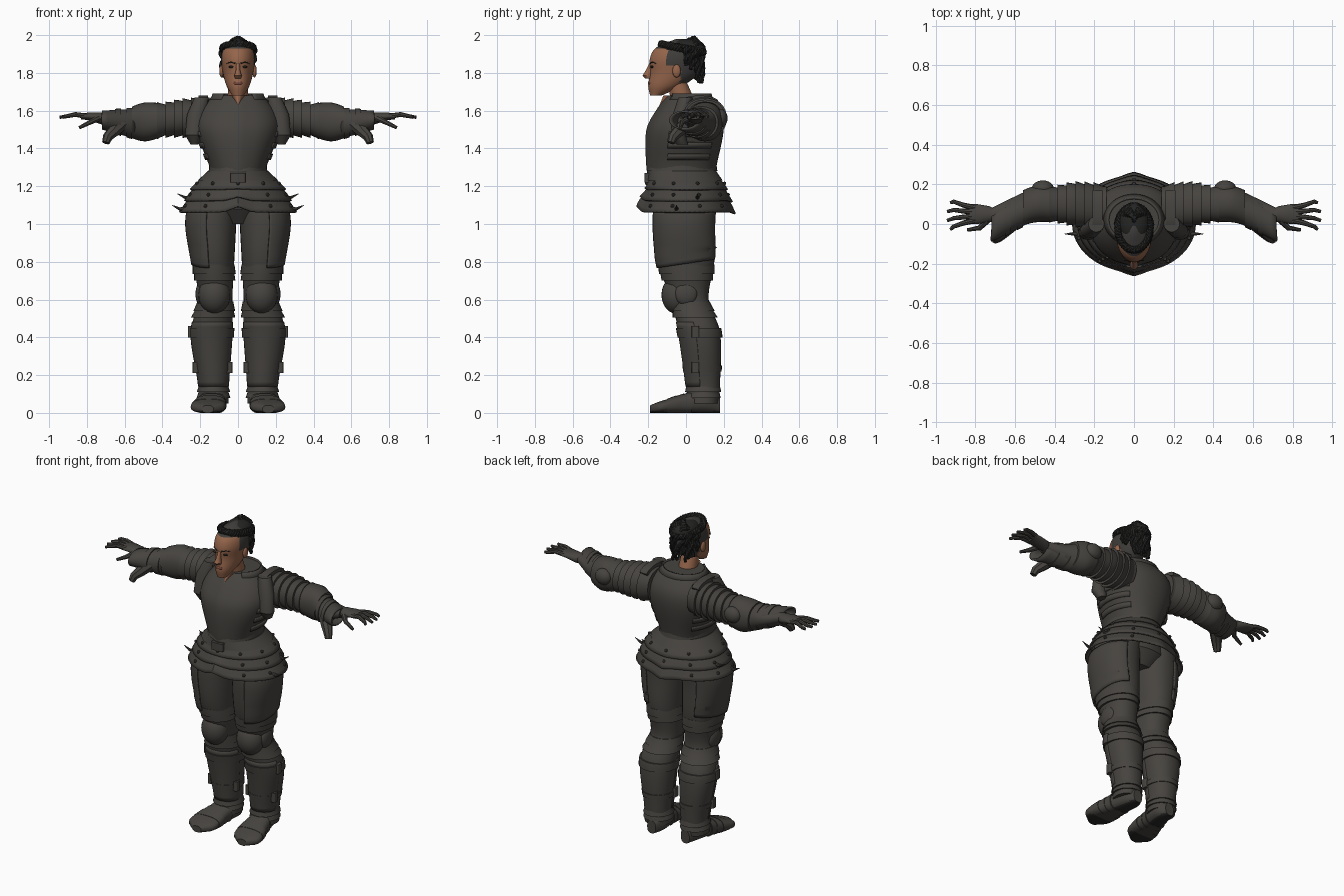
import bpy, math, random
from mathutils import Vector

random.seed(4)
if "Cube" in bpy.data.objects:
    bpy.data.objects.remove(bpy.data.objects["Cube"])


def material(name, *rgb):
    made = bpy.data.materials.new(name)
    made.use_nodes = True
    made.diffuse_color = (*rgb, 1)
    made.node_tree.nodes["Principled BSDF"].inputs["Base Color"].default_value = (*rgb, 1)
    return made


ARMOUR = material("dark steel", .062, .057, .05)
SOLE = material("black leather", .022, .021, .02)
SKIN = material("skin", .3, .13, .07)
LIPS = material("lips", .2, .07, .05)
HAIR = material("black hair", .018, .018, .017)
STUBBLE = material("cropped hair", .05, .047, .043)


def finish(name, mesh, mat, mirror=False, thick=0):
    part = bpy.data.objects.new(name, mesh)
    bpy.context.collection.objects.link(part)
    mesh.materials.append(mat)
    if thick:
        part.modifiers.new("thickness", "SOLIDIFY").thickness = thick
    if mirror:
        part.modifiers.new("mirror", "MIRROR").use_mirror_merge = False
    return part


def loft(name, rings, mat=ARMOUR, axis=2, sides=32, power=2, mirror=False, arc=None, thick=0, tweak=None):
    """Skin rings (position, centre u, centre v, radius u, radius v) along an axis."""
    start, end = [math.radians(a) for a in arc or (0, 360)]
    count = sides + 1 if arc else sides
    verts, faces = [], []
    for pos, cu, cv, ru, rv in rings:
        for i in range(count):
            angle = start + (end - start) * i / sides
            c, s = math.cos(angle), math.sin(angle)
            point = [cu + ru * math.copysign(abs(c) ** (2 / power), c),
                     cv + rv * math.copysign(abs(s) ** (2 / power), s)]
            point.insert(axis, pos)
            verts.append(tweak(*point) if tweak else point)
    for base in range(0, (len(rings) - 1) * count, count):
        for i in range(sides):
            j = (i + 1) % count
            faces.append([base + i, base + j, base + count + j, base + count + i])
    if not thick:
        faces += [list(range(count))[::-1], list(range(len(verts) - count, len(verts)))]
    if axis == 1:
        faces = [face[::-1] for face in faces]
    mesh = bpy.data.meshes.new(name)
    mesh.from_pydata(verts, [], faces)
    return finish(name, mesh, mat, mirror, thick)


def ring_at(rows, pos):
    """Smooth interpolation of a body profile at one position."""
    rows = [Vector(row) for row in rows]
    last = len(rows) - 1
    k = max(i for i in range(last) if i == 0 or rows[i][0] <= pos)
    span = rows[k + 1][0] - rows[k][0]
    t = min(max((pos - rows[k][0]) / span, 0), 1)

    def slope(i):
        low, high = rows[max(i - 1, 0)], rows[min(i + 1, last)]
        return (high - low) * (span / (high[0] - low[0]))

    blend = t * t * (3 - 2 * t)
    return (rows[k] * (1 - blend) + rows[k + 1] * blend
            + slope(k) * (t * (1 - t) ** 2) - slope(k + 1) * (t * t * (1 - t)))


def shell(name, rows, low=None, high=None, gap=0, flare=0, steps=14, **options):
    """A plate following a body profile from low to high, offset by gap plus flare."""
    low = rows[0][0] if low is None else low
    high = rows[-1][0] if high is None else high
    rings = []
    for i in range(steps + 1):
        t = i / steps
        pos = low + (high - low) * t
        _, cu, cv, ru, rv = ring_at(rows, pos)
        grow = gap + flare * t
        rings.append((pos, cu, cv, max(ru + grow, .002), max(rv + grow, .002)))
    return loft(name, rings, **options)


def ball(name, loc, scale, mat=ARMOUR, mirror=False, sides=24):
    half = sides // 2
    turns = [math.pi * (i + .05) / (half + .1) for i in range(half + 1)]
    return loft(name, [(loc[2] - scale[2] * math.cos(a), loc[0], loc[1], scale[0] * math.sin(a), scale[1] * math.sin(a))
                       for a in turns], mat, sides=sides, mirror=mirror)


def strands(name, paths, radius, mat=ARMOUR, mirror=False, taper=.5):
    """Rounded tapering strands along point lists."""
    curve = bpy.data.curves.new(name, "CURVE")
    curve.dimensions, curve.bevel_depth, curve.bevel_resolution, curve.use_fill_caps = "3D", radius, 2, True
    for path in paths:
        spline = curve.splines.new("POLY")
        spline.points.add(len(path) - 1)
        for i, (point, co) in enumerate(zip(spline.points, path)):
            point.co = (*co, 1)
            point.radius = 1 - (1 - taper) * i / (len(path) - 1)
    holder = bpy.data.objects.new(name, curve)
    mesh = bpy.data.meshes.new_from_object(holder)
    bpy.data.objects.remove(holder)
    mesh.materials.clear()
    return finish(name, mesh, mat, mirror)


# Body profiles that the plates follow
TORSO = [(1.24, 0, -.02, .14, .17), (1.3, 0, -.02, .15, .18), (1.5, 0, 0, .22, .2), (1.6, 0, .02, .2, .17), (1.68, 0, .02, .13, .11)]
SKIRT = [(1.06, 0, 0, .3, .23), (1.2, 0, 0, .23, .2), (1.28, 0, -.02, .15, .17)]
LEG = [(.05, .13, .09, .08, .08), (.15, .13, .09, .08, .09), (.43, .14, .07, .11, .11), (.6, .12, .02, .09, .1),
       (.8, .13, 0, .11, .15), (1, .14, -.01, .13, .16), (1.14, .13, 0, .12, .16)]
BOOT = [(-.19, .16, .02, .03, .02), (-.14, .16, .03, .09, .03), (0, .14, .05, .07, .05), (.12, .12, .06, .06, .06), (.18, .12, .04, .03, .04)]
ARM = [(.14, .08, 1.56, .11, .1), (.3, .1, 1.56, .1, .09), (.4, .1, 1.55, .08, .08), (.5, .1, 1.54, .08, .09),
       (.62, .06, 1.54, .07, .05), (.72, .04, 1.56, .04, .03)]
FOREARM = [(.54, .08, 1.53, .08, .08), (.72, -.01, 1.55, .08, .05)]
HEAD = [(1.68, 0, -.16, .03, .03), (1.73, 0, -.11, .06, .09), (1.8, 0, -.06, .08, .13), (1.88, 0, -.05, .09, .14),
        (1.94, 0, -.04, .07, .11), (1.98, 0, -.03, .01, .02)]


# Breastplate with a soft centre ridge, collar and neck
def ridge(x, y, z):
    return (x, y - .01 * max(0, 1 - abs(x) / .06) * (y < 0), z)


shell("breastplate", TORSO, sides=48, power=2.2, tweak=ridge)
shell("waist_rim", TORSO, 1.28, 1.31, gap=.01, flare=-.01, steps=2)
shell("collar", TORSO, 1.66, 1.69, gap=.005, steps=2, arc=(-55, 235), thick=.01)
loft("neck", [(1.6, 0, 0, .06, .07), (1.76, 0, -.05, .05, .05)], SKIN)
loft("neck_opening", [(1.63, 0, -.09, .005, .05), (1.68, 0, -.07, .04, .05)], SKIN)
for z in (1.34, 1.4, 1.46):
    for arc in ((-25, 45), (135, 205)):
        shell("side_strap", TORSO, z, z + .03, gap=.01, steps=2, arc=arc, thick=.01)

# Belt and flared skirt plates
shell("belt", SKIRT, 1.23, 1.28, gap=.01, steps=3, sides=40)
loft("belt_buckle", [(z, 0, -.2, .04, .02) for z in (1.22, 1.27)], power=5)


def skirt_edge(x, y, z):
    peak = max(0, 1 - abs(x) / .08) * min(1, max(0, 1.2 - z) * 10)
    return (x, y + math.copysign(.02 * peak, y), z + (.03 if y < 0 else -.01) * peak)


for i, z in enumerate((1.065, 1.125, 1.185)):
    shell(f"skirt_plate_{i}", SKIRT, z, z + .08, gap=.015, flare=-.02, steps=4, sides=56, thick=.01, tweak=skirt_edge)
    _, _, cy, rx, ry = ring_at(SKIRT, z + .03)
    for k in range(10):
        angle = math.radians(18 + 36 * k)
        ball("rivet", ((rx + .01) * math.cos(angle), cy + (ry + .01) * math.sin(angle), z + .03), (.01,) * 3, sides=8)
for y, z in ((-.05, 1.08), (.06, 1.14)):
    reach = .35 - (z - 1.08) / 2
    strands("skirt_spike", [[(reach - .08, y, z), (reach - .04, y, z), (reach, y, z + .02)]], .015, mirror=True, taper=.1)
loft("hips", [(1, 0, 0, .1, .1), (1.08, 0, 0, .2, .16), (1.2, 0, 0, .19, .16)])

# Legs: one padded core with plates over it
shell("leg", LEG, steps=36, mirror=True, power=2.2)


def slanted_hem(x, y, z):
    return (x, y, z + .15 * y * (z < .86))


shell("thigh_plate", LEG, .79, 1.07, gap=.01, mirror=True, arc=(-80, 75), thick=.01, power=2.2, tweak=slanted_hem)
for z in (.7, .735):
    shell("knee_upper_lame", LEG, z, z + .05, gap=.012, flare=-.01, steps=3, mirror=True)
ball("kneecap", (.125, -.05, .625), (.085, .08, .1), mirror=True)
ball("knee_wing", (.2, 0, .63), (.025, .06, .06), mirror=True)
for z in (.505, .54):
    shell("knee_lower_lame", LEG, z, z + .05, gap=.015, flare=-.01, steps=3, mirror=True)
shell("greave_top", LEG, .4, .45, gap=.01, steps=3, mirror=True)
shell("greave", LEG, .14, .48, gap=.004, mirror=True, arc=(-170, -10), thick=.01)
shell("calf_band", LEG, .22, .25, gap=.006, steps=2, mirror=True)
for x, z in ((.25, .43), (.225, .24), (.045, .24)):
    loft("greave_buckle", [(z + d, x, .05, .015, .02) for d in (-.03, .03)], power=5, mirror=True)
for z in (.08, .11):
    shell("ankle_lame", LEG, z, z + .03, gap=.01, flare=-.01, steps=2, mirror=True)

# Boots with dark undersides
boot = shell("boot", BOOT, axis=1, power=2.6, steps=20, mirror=True)
boot.data.materials.append(SOLE)
for face in boot.data.polygons:
    face.material_index = int(face.center.z < .01)
for y in (-.1, -.06, -.02):
    shell("boot_lame", BOOT, y, y + .05, gap=.002, flare=.004, steps=2, axis=1, power=2.6, mirror=True,
          tweak=lambda x, y, z: (x, y, max(z, 0)))

# Arms: sleeve, overlapping shoulder lames, elbow and forearm guards
sleeve = dict(axis=0, mirror=True, power=2.2)
shell("sleeve", ARM, steps=24, **sleeve)
for i in range(6):
    x = .15 + i * .045
    shell(f"shoulder_lame_{i}", ARM, x, x + .055, gap=-.002, flare=.018, steps=3, **sleeve)
loft("shoulder_crest", [(x, .07, 1.65, .1, .03) for x in (.16, .21)], axis=0, mirror=True)
loft("armpit_plate", [(1.42, .23, -.02, .02, .03), (1.47, .23, -.04, .05, .04), (1.58, .22, -.03, .05, .04),
                      (1.67, .19, 0, .04, .04)], mirror=True)
shell("elbow_guard", ARM, .43, .56, gap=.012, **sleeve)
ball("elbow_point", (.46, .18, 1.56), (.055, .04, .05), mirror=True)
shell("forearm_guard", FOREARM, steps=6, axis=0, mirror=True, thick=.01)
for x in (.56, .62):
    shell("forearm_band", FOREARM, x, x + .03, gap=.006, steps=2, axis=0, mirror=True)
strands("cuff_flap", [[(.7, -.08, 1.43), (.69, -.07, 1.46), (.66, -.04, 1.49), (.62, 0, 1.53)]], .02, mirror=True, taper=2)

# Gauntlet hands
loft("palm", [(.69, .04, 1.56, .03, .03), (.73, .05, 1.56, .04, .03), (.79, .05, 1.57, .05, .02), (.83, .05, 1.57, .05, .016)],
     axis=0, mirror=True)
strands("fingers", [[(.8, .05 + .7 * d, 1.57), (.86, .05 + d, 1.58), (.91, .05 + 1.4 * d, 1.57), (.945 - 9 * d * d, .04 + 1.5 * d, 1.565)]
                    for d in (-.045, -.015, .015, .045)], .015, mirror=True, taper=.55)
strands("thumb", [[(.74, .02, 1.56), (.78, -.02, 1.54), (.84, -.03, 1.51)]], .018, mirror=True)

# Head, cropped above the hairline, and face
head = shell("head", HEAD, mat=SKIN, steps=30, sides=48)
head.data.materials.append(STUBBLE)
for face in head.data.polygons:
    x, y, z = face.center
    face.material_index = int(z > 1.925 or (y > -.1 and z > 1.84) or (y > -.03 and z > 1.75))
loft("nose", [(1.77, 0, -.195, .015, .02), (1.785, 0, -.205, .02, .025), (1.81, 0, -.195, .012, .02), (1.85, 0, -.185, .01, .01)], SKIN)
ball("lips", (0, -.19, 1.745), (.026, .012, .01), LIPS)
ball("chin", (0, -.17, 1.705), (.03, .02, .02), SKIN)
ball("eye", (.036, -.18, 1.832), (.015, .008, .006), HAIR, mirror=True)
strands("eyebrow", [[(.014, -.19, 1.85), (.04, -.18, 1.857), (.06, -.16, 1.85)]], .004, HAIR, mirror=True)
ball("ear", (.087, -.05, 1.81), (.012, .022, .034), SKIN, mirror=True)

# Braided hair: crown wreath, coiled top knot and hanging locks
wreath, locks, knot = [], [], []
for k in range(3):
    turns = [(math.tau * i / 120, math.tau * (i * 14 / 120 + k / 3)) for i in range(121)]
    wreath.append([((.08 + .01 * math.cos(t)) * math.cos(a), -.02 + (.11 + .01 * math.cos(t)) * math.sin(a),
                    1.93 - .02 * math.sin(a) + .013 * math.sin(t)) for a, t in turns])
for i in range(95):
    size = .05 * (1 - i / 100)
    knot.append((size * math.cos(i / 3) + .005 * math.sin(i * 2), .04 + size * math.sin(i / 3), 1.945 + i * .0004 + .01 * math.sin(i)))
for k in range(22):
    a = math.radians(5 + 8 * k)
    drop = random.uniform(.14, .23) - .07 * abs(math.cos(a))
    locks.append([(.085 * math.cos(a) + .007 * math.sin(i + k), -.01 + (.095 + .008 * math.cos(i + k)) * math.sin(a),
                   1.93 - drop * i / 12) for i in range(13)])
strands("hair_wreath", wreath, .011, HAIR, taper=1)
strands("top_knot", [knot], .013, HAIR, taper=.8)
strands("hanging_locks", locks, .013, HAIR, taper=.7)
ball("hair_crown", (0, .005, 1.93), (.075, .1, .05), HAIR)

# Smooth shading with sharp plate edges
bpy.ops.object.select_all(action="DESELECT")
for part in bpy.context.scene.objects:
    if part.type == "MESH":
        part.select_set(True)
        bpy.context.view_layer.objects.active = part
bpy.ops.object.shade_smooth_by_angle(angle=math.radians(35))
